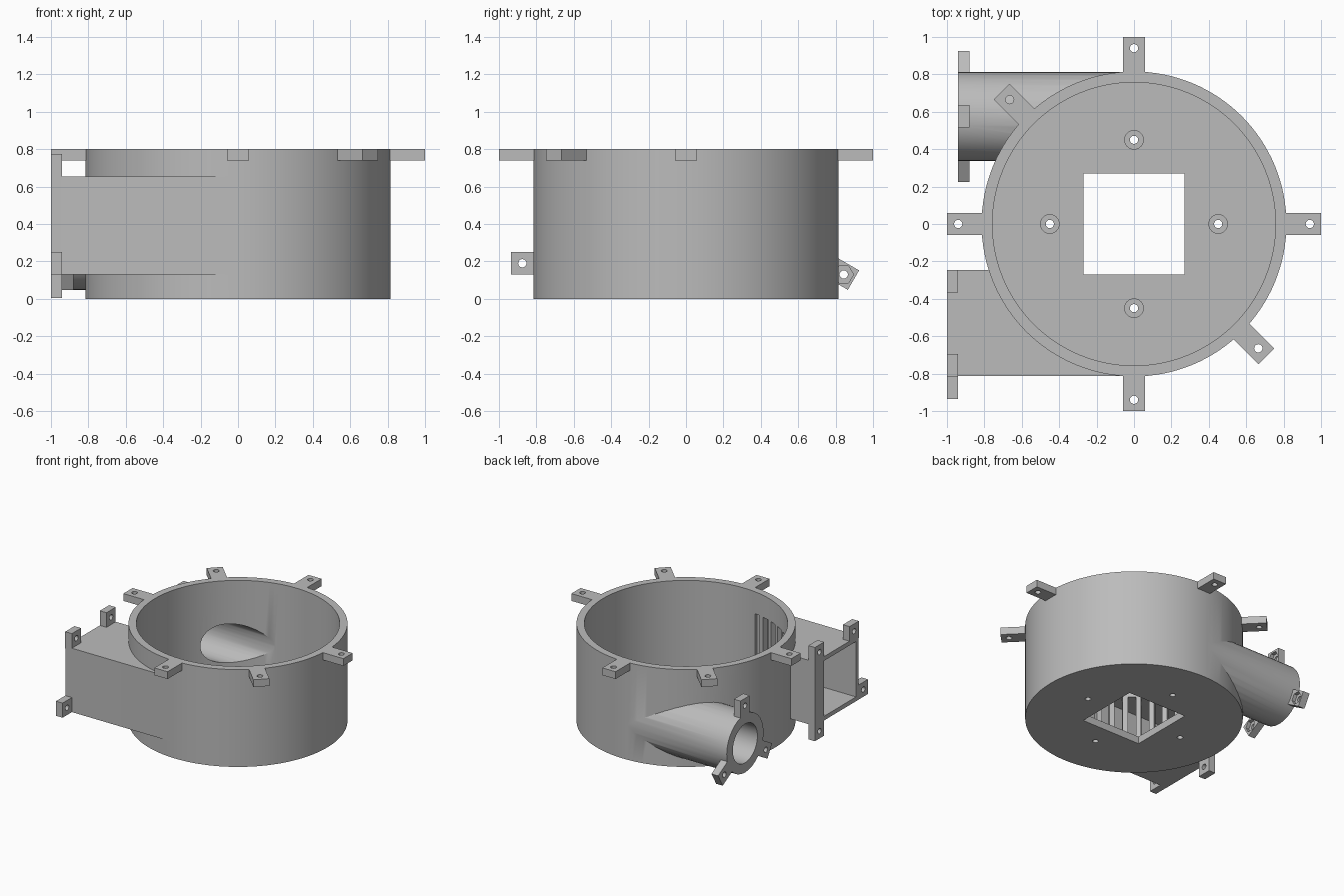
import bpy, bmesh
from math import radians, cos, sin, pi
from mathutils import Matrix, Vector

if "Cube" in bpy.data.objects:
    bpy.data.objects.remove(bpy.data.objects["Cube"])

grey = bpy.data.materials.new("plain grey")
grey.use_nodes = True
grey.diffuse_color = (0.5, 0.5, 0.5, 1)
grey.node_tree.nodes["Principled BSDF"].inputs["Base Color"].default_value = (0.5, 0.5, 0.5, 1)


def finish(name, bm):
    mesh = bpy.data.meshes.new(name)
    bm.to_mesh(mesh)
    bm.free()
    mesh.materials.append(grey)
    obj = bpy.data.objects.new(name, mesh)
    bpy.context.collection.objects.link(obj)
    return obj


def box(name, low, high):
    low, high = Vector(low), Vector(high)
    bm = bmesh.new()
    bmesh.ops.create_cube(bm, size=1, matrix=Matrix.Translation((low + high) / 2)
                          @ Matrix.Diagonal((*(high - low), 1)))
    return finish(name, bm)


def cylinder(name, start, end, radius, sides=32):
    start, end = Vector(start), Vector(end)
    axis = end - start
    bm = bmesh.new()
    bmesh.ops.create_cone(bm, cap_ends=True, segments=sides, radius1=radius, radius2=radius,
                          depth=axis.length, matrix=Matrix.Translation((start + end) / 2)
                          @ axis.to_track_quat('Z', 'Y').to_matrix().to_4x4())
    return finish(name, bm)


def combine(target, other, operation='DIFFERENCE'):
    mod = target.modifiers.new("combine", 'BOOLEAN')
    mod.operation, mod.object, mod.solver = operation, other, 'EXACT'
    bpy.context.view_layer.update()
    graph = bpy.context.evaluated_depsgraph_get()
    result = bpy.data.meshes.new_from_object(target.evaluated_get(graph))
    target.modifiers.clear()
    target.data = result
    bpy.data.objects.remove(other)


def tab(name, origin, outward, normal, root, nut=False):
    """Square screw lug: its hole sits halfway along the free length."""
    x, z = Vector(outward), Vector(normal)
    obj = box(name, (-root, -W / 2, -T / 2), (W, W / 2, T / 2))
    combine(obj, cylinder("hole", (W / 2, 0, -T), (W / 2, 0, T), HOLE, 24))
    if nut:
        combine(obj, cylinder("nut_pocket", (W / 2, 0, 0), (W / 2, 0, T), 0.052, 6))
    frame = Matrix((x, z.cross(x), z)).transposed().to_4x4()
    obj.data.transform(Matrix.Translation(origin) @ frame)
    return obj


W, T, HOLE = 0.12, 0.06, 0.022
R_OUT, R_IN, HEIGHT, FLOOR = 0.815, 0.757, 0.8, 0.06
PIPE_Y, PIPE_Z = 0.575, 0.285

# Drum housing with square duct and round pipe running off it tangentially
body = cylinder("drum_housing", (0, 0, 0), (0, 0, HEIGHT), R_OUT, 128)
combine(body, box("duct", (-1, -0.814, 0.13), (-0.03, -0.245, 0.655)), 'UNION')
combine(body, cylinder("pipe", (-0.94, PIPE_Y, PIPE_Z), (-0.02, PIPE_Y, PIPE_Z), 0.239), 'UNION')

# Hollow out the drum, duct and pipe
combine(body, cylinder("cavity", (0, 0, FLOOR), (0, 0, 1), R_IN, 128))
combine(body, box("duct_bore", (-1.1, -0.78, 0.165), (-0.1, -0.28, 0.62)))
combine(body, cylinder("pipe_bore", (-1.1, PIPE_Y, PIPE_Z), (-0.1, PIPE_Y, PIPE_Z), 0.16))

# Floor opening and counterbored screw holes
combine(body, box("floor_opening", (-0.27, -0.27, -0.1), (0.27, 0.27, 0.1)))
for i in range(4):
    x, y = 0.45 * cos(i * pi / 2), 0.45 * sin(i * pi / 2)
    combine(body, cylinder("hole", (x, y, -0.1), (x, y, 0.1), HOLE, 24))
    combine(body, cylinder("counterbore", (x, y, 0.03), (x, y, 0.1), 0.05, 32))

# Vertical guard bars across the duct mouth
for i in range(8):
    bar = box("guard_bar", (-0.027, -0.02, 0.15), (0.027, 0.02, 0.635))
    turn = Matrix.Rotation(radians(205 + 7.5 * i), 4, 'Z')
    bar.data.transform(turn @ Matrix.Translation((0.786, 0, 0)))

# Lid lugs around the rim
for angle in (0, 90, 135, 180, 270, 315):
    a = radians(angle)
    out = Vector((cos(a), sin(a), 0))
    tab("rim_lug", out * 0.88 + Vector((0, 0, HEIGHT - T / 2)), out, (0, 0, 1), 0.09)

# Pipe flange lugs with nut pockets behind
for angle in (90, 210, 330):
    a = radians(angle)
    out = Vector((0, cos(a), sin(a)))
    tab("pipe_lug", Vector((-0.91, PIPE_Y, PIPE_Z)) + out * 0.25, out, (1, 0, 0), 0.05, True)

# Duct flange: two lugs on the outer side, a full-height post on the inner side
tab("duct_top_lug", (-0.97, -0.755, 0.655), (0, 0, 1), (1, 0, 0), 0.02)
tab("duct_side_lug", (-0.97, -0.815, 0.19), (0, -1, 0), (1, 0, 0), 0.02)
post = box("duct_post", (-1, -0.365, 0.005), (-0.94, -0.245, 0.775))
for z in (0.065, 0.715):
    combine(post, cylinder("hole", (-1.1, -0.305, z), (-0.9, -0.305, z), HOLE, 24))

# Smooth the round walls, keep the corners crisp
bpy.ops.object.select_all(action='DESELECT')
body.select_set(True)
bpy.context.view_layer.objects.active = body
bpy.ops.object.shade_smooth_by_angle(angle=radians(25))
